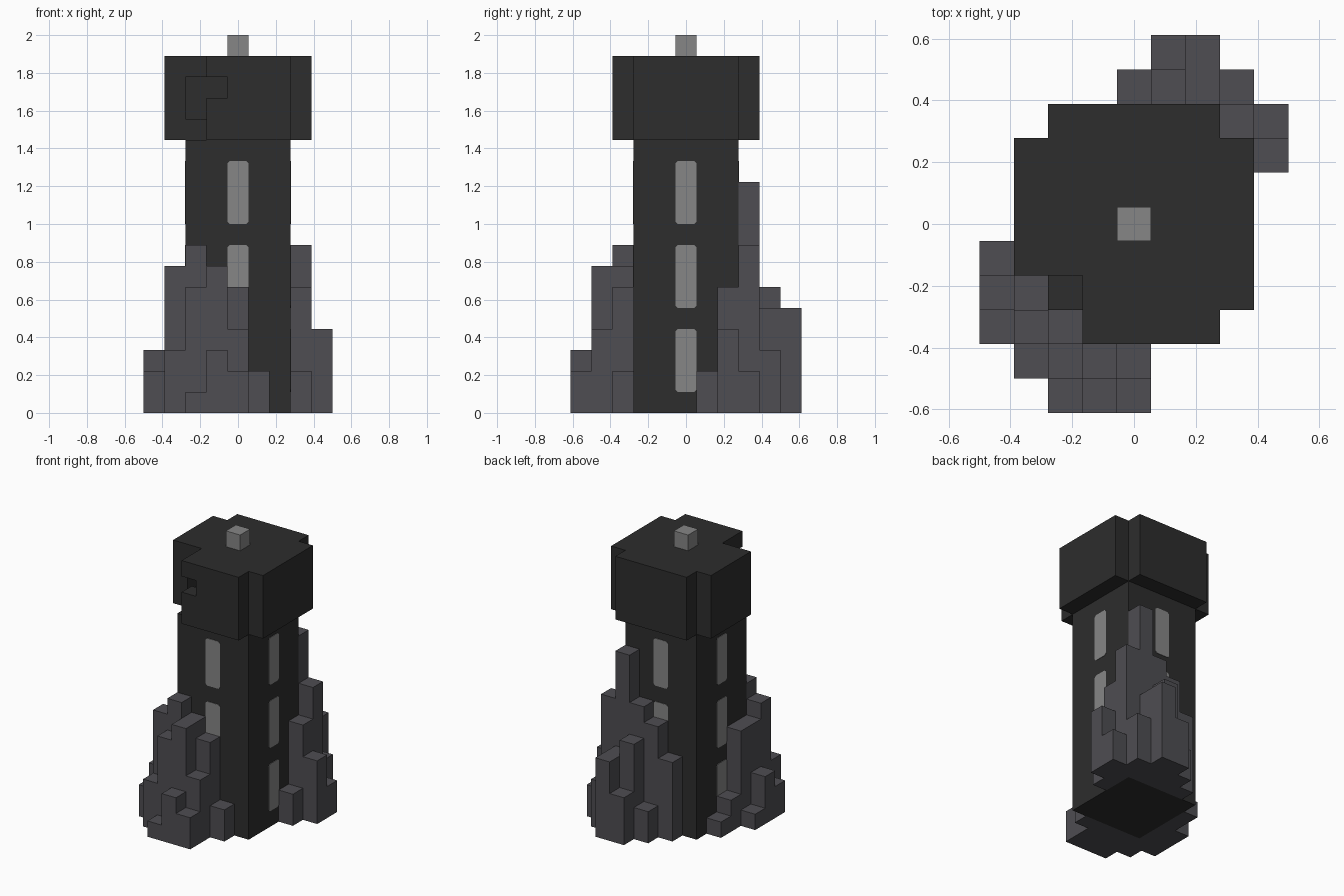
import bpy, bmesh
from math import pi
from mathutils import Matrix, Vector

U = 1 / 9  # block size

cube = bpy.data.objects.get("Cube")
if cube:
    bpy.data.objects.remove(cube, do_unlink=True)


def make_material(name, rgb):
    mat = bpy.data.materials.new(name)
    mat.use_nodes = True
    colour = (*rgb, 1)
    mat.diffuse_color = colour
    mat.node_tree.nodes["Principled BSDF"].inputs["Base Color"].default_value = colour
    return mat


black_stone = make_material("black stone", (0.026, 0.026, 0.026))
grey_rock = make_material("grey rock", (0.077, 0.075, 0.084))
pale_grey = make_material("pale grey", (0.24, 0.24, 0.24))


def finish(bm, name, mat):
    mesh = bpy.data.meshes.new(name)
    bm.to_mesh(mesh)
    bm.free()
    mesh.materials.append(mat)
    obj = bpy.data.objects.new(name, mesh)
    bpy.context.collection.objects.link(obj)
    return obj


def block_shell(name, cells, mat, hidden=frozenset()):
    """Outer skin of a set of blocks; sides touching hidden blocks are left out."""
    bm = bmesh.new()
    for cell in cells:
        for axis in range(3):
            for sign in (-1, 1):
                n = Vector((0, 0, 0))
                n[axis] = sign
                near = tuple(int(c + d) for c, d in zip(cell, n))
                if near in cells or near in hidden:
                    continue
                a = Vector((0, 0, 0))
                a[(axis + 1) % 3] = 1
                b = n.cross(a)
                mid = Vector(cell) + Vector((0, 0, 0.5)) + n / 2
                corners = [mid + (a * i + b * j) / 2
                           for i, j in ((-1, -1), (1, -1), (1, 1), (-1, 1))]
                bm.faces.new([bm.verts.new(c * U) for c in corners])
    bmesh.ops.remove_doubles(bm, verts=bm.verts, dist=U / 100)
    bmesh.ops.dissolve_limit(bm, angle_limit=0.01, verts=bm.verts, edges=bm.edges)
    return finish(bm, name, mat)


# Square tower shaft
inner = range(-2, 3)
shaft = {(x, y, z) for x in inner for y in inner for z in range(13)}
block_shell("tower_shaft", shaft, black_stone)

# Hollow overhanging head with cut corners and one broken corner
outer = range(-3, 4)
head = set()
for x in outer:
    for y in outer:
        for z in range(13, 17):
            corner = abs(x) == 3 and abs(y) == 3
            room = x in inner and y in inner and z in (14, 15)
            broken = (x, y) in ((-3, -2), (-2, -3), (-2, -2)) or (x, y, z) == (-1, -3, 15)
            if not (corner or room or broken):
                head.add((x, y, z))
block_shell("tower_head", head, black_stone)

# Roof finial
block_shell("roof_finial", {(0, 0, 17)}, pale_grey)


def rock_pile(name, rows):
    """Rows map y to (first x, column heights)."""
    cells = {(x0 + i, y, z)
             for y, (x0, heights) in rows.items()
             for i, h in enumerate(heights)
             for z in range(h)}
    block_shell(name, cells, grey_rock, shaft)


# Stepped rock piles on two opposite corners
rock_pile("front_rocks", {
    -5: (-2, (1, 3, 2)),
    -4: (-3, (3, 6, 7, 4)),
    -3: (-4, (2, 7, 8, 7, 6, 2)),
    -2: (-4, (3, 6)),
    -1: (-4, (1, 6)),
    0: (-3, (2,)),
    1: (-3, (1,)),
})
rock_pile("back_rocks", {
    5: (1, (3, 5)),
    4: (0, (2, 6, 5, 3)),
    3: (-1, (5, 7, 8, 11, 8, 2)),
    2: (3, (6, 4)),
    1: (3, (2,)),
})

# Three tall windows on each side, with clipped corners
for k, side in enumerate(("front", "left", "back", "right")):
    for level, z in enumerate((2.5, 6.5, 10.5)):
        bm = bmesh.new()
        bmesh.ops.create_cube(bm, size=1)
        bmesh.ops.scale(bm, vec=(U, 0.006, 3 * U), verts=bm.verts)
        edges = [e for e in bm.edges
                 if abs((e.verts[0].co - e.verts[1].co).y) > 0.001]
        bmesh.ops.bevel(bm, geom=edges, offset=U / 9, segments=1, affect='EDGES')
        bmesh.ops.translate(bm, vec=(0, -2.5 * U, z * U), verts=bm.verts)
        bmesh.ops.rotate(bm, cent=(0, 0, 0), verts=bm.verts,
                         matrix=Matrix.Rotation(k * pi / 2, 3, 'Z'))
        finish(bm, f"{side}_window_{level + 1}", pale_grey)
